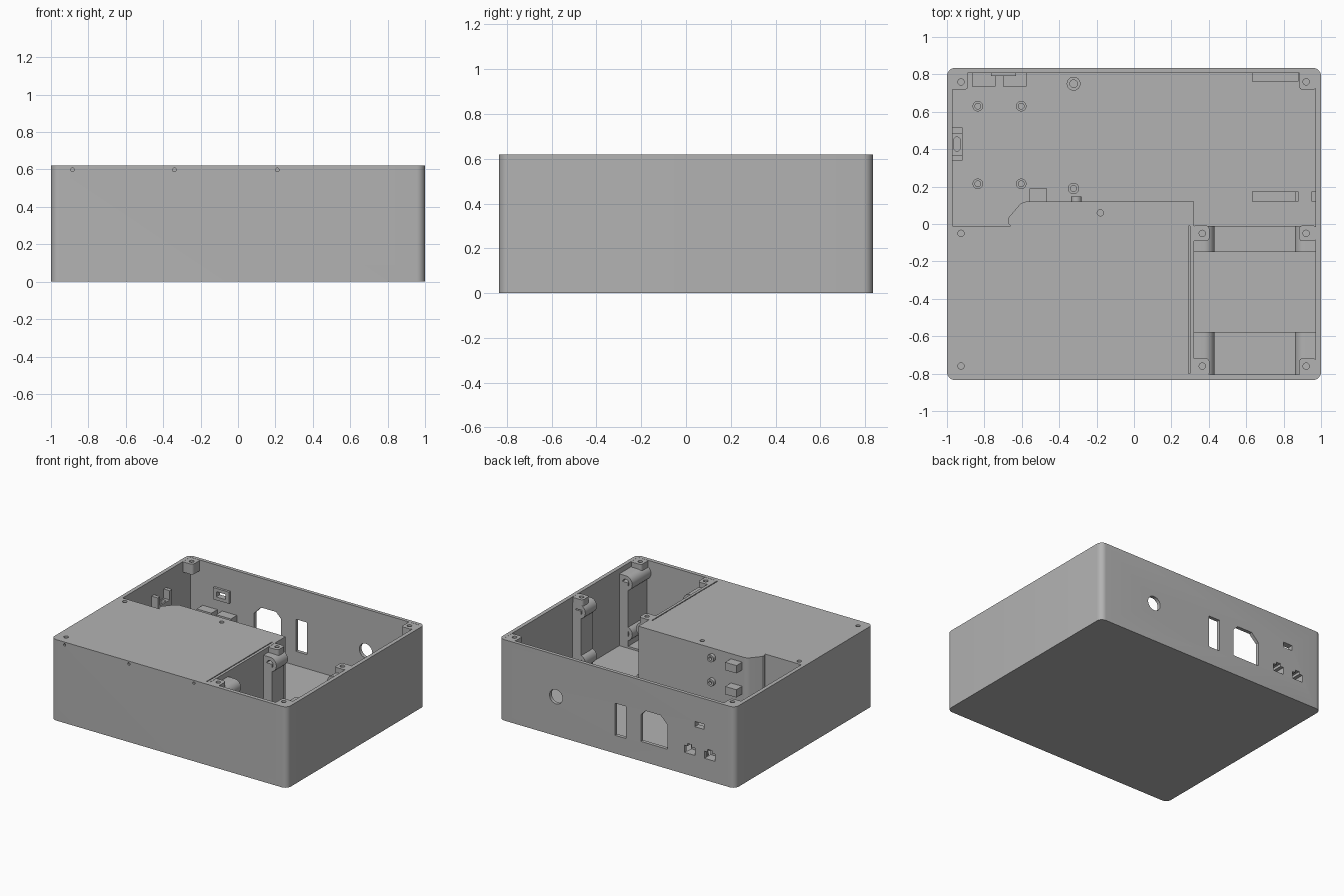
import bpy, bmesh, math

if "Cube" in bpy.data.objects:
    bpy.data.objects.remove(bpy.data.objects["Cube"])

grey = bpy.data.materials.new("light_grey_plastic")
grey.diffuse_color = (0.45, 0.45, 0.45, 1)
grey.use_nodes = True
grey.node_tree.nodes["Principled BSDF"].inputs["Base Color"].default_value = grey.diffuse_color

H, FLOOR = 0.62, 0.03


def prism(name, pts, lo, hi, axis='z'):
    """Extrude a 2D outline along z (x,y points) or along y (x,z points)."""
    place = (lambda a, b, c: (a, b, c)) if axis == 'z' else (lambda a, b, c: (a, c, b))
    bm = bmesh.new()
    bot = [bm.verts.new(place(a, b, lo)) for a, b in pts]
    top = [bm.verts.new(place(a, b, hi)) for a, b in pts]
    bm.faces.new(bot)
    bm.faces.new(top)
    n = len(pts)
    for i in range(n):
        bm.faces.new((bot[i], bot[(i + 1) % n], top[(i + 1) % n], top[i]))
    bmesh.ops.recalc_face_normals(bm, faces=bm.faces)
    me = bpy.data.meshes.new(name)
    bm.to_mesh(me)
    bm.free()
    me.materials.append(grey)
    ob = bpy.data.objects.new(name, me)
    bpy.context.collection.objects.link(ob)
    return ob


def arc(cx, cy, r, a0, a1, n=8):
    return [(cx + r * math.cos(math.radians(a0 + (a1 - a0) * i / n)),
             cy + r * math.sin(math.radians(a0 + (a1 - a0) * i / n))) for i in range(n + 1)]


def circle(cx, cy, r, n=24):
    return arc(cx, cy, r, 0, 360, n)[:-1]


def rect(x0, x1, y0, y1):
    return [(x0, y0), (x1, y0), (x1, y1), (x0, y1)]


def rrect(x0, x1, y0, y1, r):
    return (arc(x1 - r, y1 - r, r, 0, 90) + arc(x0 + r, y1 - r, r, 90, 180)
            + arc(x0 + r, y0 + r, r, 180, 270) + arc(x1 - r, y0 + r, r, 270, 360))


def cut(ob, *specs):
    """Subtract each (points, lo, hi, axis) prism from the object."""
    tools = []
    for spec in specs:
        tool = prism("cutter", *spec)
        tool.hide_render = True
        mod = ob.modifiers.new("cut", 'BOOLEAN')
        mod.operation, mod.solver, mod.object = 'DIFFERENCE', 'EXACT', tool
        tools.append(tool)
    dg = bpy.context.evaluated_depsgraph_get()
    dg.update()
    me = bpy.data.meshes.new_from_object(ob.evaluated_get(dg))
    ob.modifiers.clear()
    ob.data = me
    for tool in tools:
        bpy.data.objects.remove(tool)


# Case: rounded box, open chamber at the back and right, raised deck at front left
case = prism("case", rrect(-1, 1, -0.835, 0.835, 0.045), 0, H)
chamber = ([(-0.97, -0.01), (-0.66, -0.01), (-0.675, 0.005), (-0.67, 0.035)]
           + arc(-0.57, 0.06, 0.06, 135, 90)
           + [(0.32, 0.12), (0.32, -0.805), (0.97, -0.805), (0.97, 0.808), (-0.97, 0.808)])
cuts = [(chamber, FLOOR, 0.7, 'z')]

# Narrow seam and screw holes in the deck
cuts.append((rect(0.292, 0.299, -0.8, -0.01), H - 0.06, 0.7, 'z'))
for x, y in ((-0.925, -0.05), (-0.925, -0.76), (-0.18, 0.06)):
    cuts.append((circle(x, y, 0.017, 16), H - 0.06, 0.7, 'z'))
for x in (-0.885, -0.34, 0.21):
    cuts.append((circle(x, 0.598, 0.01, 12), -0.9, -0.8, 'y'))

# Rear openings: round hole, switch slot, power inlet, small port, two jacks
inlet = [(-0.43, 0.15), (-0.203, 0.15), (-0.203, 0.355), (-0.243, 0.395),
         (-0.37, 0.395), (-0.43, 0.335)]
port = rect(-0.737, -0.66, 0.385, 0.425)
for pts in (circle(0.517, 0.30, 0.055, 32), rect(-0.076, 0.017, 0.138, 0.384), inlet, port):
    cuts.append((pts, 0.77, 0.9, 'y'))
jacks = []
for x in (-0.785, -0.615):
    jacks.append([(x - 0.045, 0.165), (x + 0.045, 0.165), (x + 0.045, 0.22), (x + 0.018, 0.22),
                  (x + 0.018, 0.24), (x - 0.018, 0.24), (x - 0.018, 0.22), (x - 0.045, 0.22)])
cuts += [(j, 0.76, 0.9, 'y') for j in jacks]
cut(case, *cuts)

# Jack housings and port frame on the inside of the rear wall
for (x0, x1), j in zip(((-0.865, -0.74), (-0.70, -0.575)), jacks):
    cut(prism("jack_housing", rect(x0, x1, 0.735, 0.812), 0.13, 0.28), (j, 0.76, 0.9, 'y'))
cut(prism("port_frame", rect(-0.765, -0.63, 0.36, 0.45), 0.79, 0.812, 'y'), (port, 0.7, 0.9, 'y'))

# Lid screw blocks in the corners, flush with the rim
for x, y, sx, sy in ((-0.925, 0.76, -1, 1), (0.92, 0.76, 1, 1), (0.92, -0.05, 1, 0),
                     (0.365, -0.05, -1, 0), (0.365, -0.76, -1, -1), (0.92, -0.76, 1, -1)):
    xs = sorted((x - sx * 0.038, x + sx * 0.055))
    ys = sorted((y - sy * 0.042, y + sy * 0.055)) if sy else (y - 0.042, y + 0.042)
    block = prism("lid_screw_block", rrect(*xs, *ys, 0.02), 0.54, H - 0.001)
    cut(block, (circle(x, y, 0.017, 16), 0.56, 0.7, 'z'))

# Fan mounts: upright ribs carrying horizontal screw bosses
for y0, y1, open_y in ((-0.15, -0.01, -0.15), (-0.81, -0.578, -0.578)):
    for x, wall, s in ((0.375, 0.315, 1), (0.915, 0.975, -1)):
        prism("fan_rib", rect(*sorted((wall, x + s * 0.02)), y0, y1), FLOOR - 0.01, 0.53)
        for z in (0.14, 0.525):
            outline = [(wall, z - 0.055)] + [(x + s * (a - x), b) for a, b in
                                             arc(x, z, 0.055, -90, 90, 14)] + [(wall, z + 0.055)]
            boss = prism("fan_boss", outline, y0, y1, 'y')
            cut(boss, (circle(x, z, 0.028), open_y - 0.06, open_y + 0.06, 'y'),
                (circle(x, z, 0.028), -0.05, 0.05, 'y'))
    prism("fan_floor_ridge", rect(0.315, 0.975, y0, y1), FLOOR - 0.01, FLOOR + 0.015)

# Circuit board standoffs on the floor
for x, y, r in ((-0.835, 0.63, 0.028), (-0.603, 0.63, 0.028), (-0.835, 0.215, 0.028),
                (-0.603, 0.215, 0.028), (-0.323, 0.75, 0.037), (-0.323, 0.19, 0.03)):
    post = prism("standoff", circle(x, y, r), FLOOR - 0.01, 0.09)
    cut(post, (circle(x, y, r * 0.55), 0.045, 0.2, 'z'))

# Bosses and blocks on the deck's rear face
for z in (0.365, 0.55):
    peg = prism("side_boss", circle(-0.308, z, 0.028), 0.11, 0.147, 'y')
    cut(peg, (circle(-0.308, z, 0.013, 16), 0.125, 0.2, 'y'))
    prism("side_block", rect(-0.56, -0.465, 0.11, 0.19), z - 0.03, z + 0.03)

# Connector bracket on the left wall: two cheeks and an oval-slotted seat
for y in (0.34, 0.485):
    prism("bracket_cheek", rect(-0.975, -0.918, y, y + 0.03), 0.3, 0.5)
seat = prism("bracket_seat", rect(-0.975, -0.918, 0.36, 0.495), 0.3, 0.43)
cut(seat, (rrect(-0.963, -0.93, 0.39, 0.465, 0.016), 0.35, 0.6, 'z'))

# Low rails at the right of the chamber
prism("rear_rail", rect(0.63, 0.88, 0.762, 0.812), FLOOR - 0.01, 0.09)
prism("middle_rail", rect(0.63, 0.86, 0.12, 0.175), FLOOR - 0.01, 0.09)
prism("rail_stop", rect(0.86, 0.88, 0.12, 0.175), FLOOR - 0.01, 0.12)
prism("wall_stop", rect(0.95, 0.975, 0.12, 0.175), FLOOR - 0.01, 0.12)

# Smooth round surfaces, keep hard edges crisp
for ob in bpy.context.scene.objects:
    ob.data.shade_smooth()
    ob.data.set_sharp_from_angle(angle=math.radians(30))
